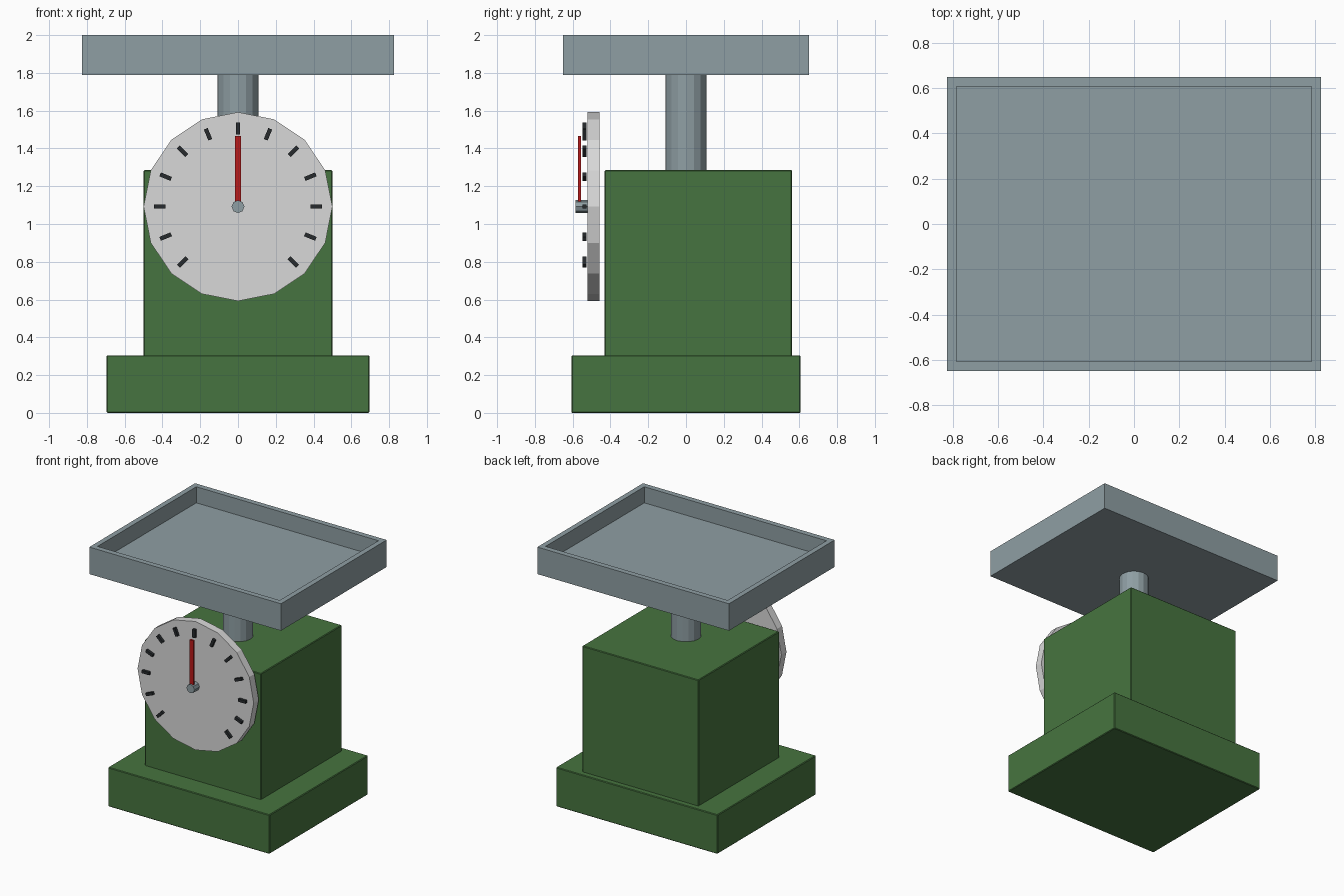
import bpy, bmesh, math
from mathutils import Matrix, Vector

if "Cube" in bpy.data.objects:
    bpy.data.objects.remove(bpy.data.objects["Cube"])


def material(name, rgb):
    m = bpy.data.materials.new(name)
    m.diffuse_color = (*rgb, 1)
    m.use_nodes = True
    m.node_tree.nodes["Principled BSDF"].inputs["Base Color"].default_value = m.diffuse_color
    return m


GREEN = material("green enamel", (0.062, 0.175, 0.050))
METAL = material("grey metal", (0.275, 0.345, 0.37))
DIAL = material("pale dial", (0.69, 0.69, 0.69))
RED = material("red", (0.48, 0.010, 0.010))
BLACK = material("black", (0.020, 0.024, 0.027))


def finish(name, bm, mat):
    bmesh.ops.recalc_face_normals(bm, faces=bm.faces)
    me = bpy.data.meshes.new(name)
    bm.to_mesh(me)
    bm.free()
    me.materials.append(mat)
    ob = bpy.data.objects.new(name, me)
    bpy.context.collection.objects.link(ob)
    return ob


def box(name, lo, hi, mat, bevel=0):
    lo, hi = Vector(lo), Vector(hi)
    bm = bmesh.new()
    bmesh.ops.create_cube(bm, size=1, matrix=Matrix.Translation((lo + hi) / 2)
                          @ Matrix.Diagonal((*(hi - lo), 1)))
    if bevel:
        bmesh.ops.bevel(bm, geom=bm.edges[:], offset=bevel, segments=1, affect='EDGES')
    return finish(name, bm, mat)


def cylinder(name, centre, radius, depth, sides, mat, facing_front=False):
    bm = bmesh.new()
    m = Matrix.Translation(centre)
    if facing_front:
        m = m @ Matrix.Rotation(math.pi / 2, 4, 'X')
    bmesh.ops.create_cone(bm, cap_ends=True, segments=sides, radius1=radius,
                          radius2=radius, depth=depth, matrix=m)
    return finish(name, bm, mat)


# Housing
box("base", (-0.695, -0.607, 0), (0.695, 0.607, 0.305), GREEN, 0.005)
box("body", (-0.5, -0.432, 0.3), (0.5, 0.562, 1.285), GREEN, 0.005)

# Weighing post and tray with raised rim
cylinder("post", (0, 0, 1.535), 0.108, 0.53, 16, METAL)
box("tray_floor", (-0.825, -0.65, 1.79), (0.825, 0.65, 1.875), METAL)
for s, side in ((-1, "front"), (1, "back")):
    y = sorted((s * 0.607, s * 0.65))
    box(f"tray_{side}_wall", (-0.825, y[0], 1.875), (0.825, y[1], 2.0), METAL)
for s, side in ((-1, "left"), (1, "right")):
    x = sorted((s * 0.784, s * 0.825))
    box(f"tray_{side}_wall", (x[0], -0.607, 1.875), (x[1], 0.607, 2.0), METAL)

# Dial, hub and pointer
CZ = 1.092
cylinder("dial", (0, -0.49, CZ), 0.5, 0.062, 16, DIAL, True)
cylinder("hub", (0, -0.552, CZ), 0.034, 0.065, 8, METAL, True)
box("pointer", (-0.016, -0.572, CZ), (0.016, -0.556, 1.465), RED)

# Thirteen tick marks around the dial, open at the bottom
for i in range(-6, 7):
    tick = box(f"tick_{i + 7}", (-0.011, -0.0105, 0.383), (0.011, 0.0105, 0.446), BLACK)
    tick.matrix_world = (Matrix.Translation((0, -0.537, CZ))
                         @ Matrix.Rotation(math.radians(22.5 * i), 4, 'Y'))
